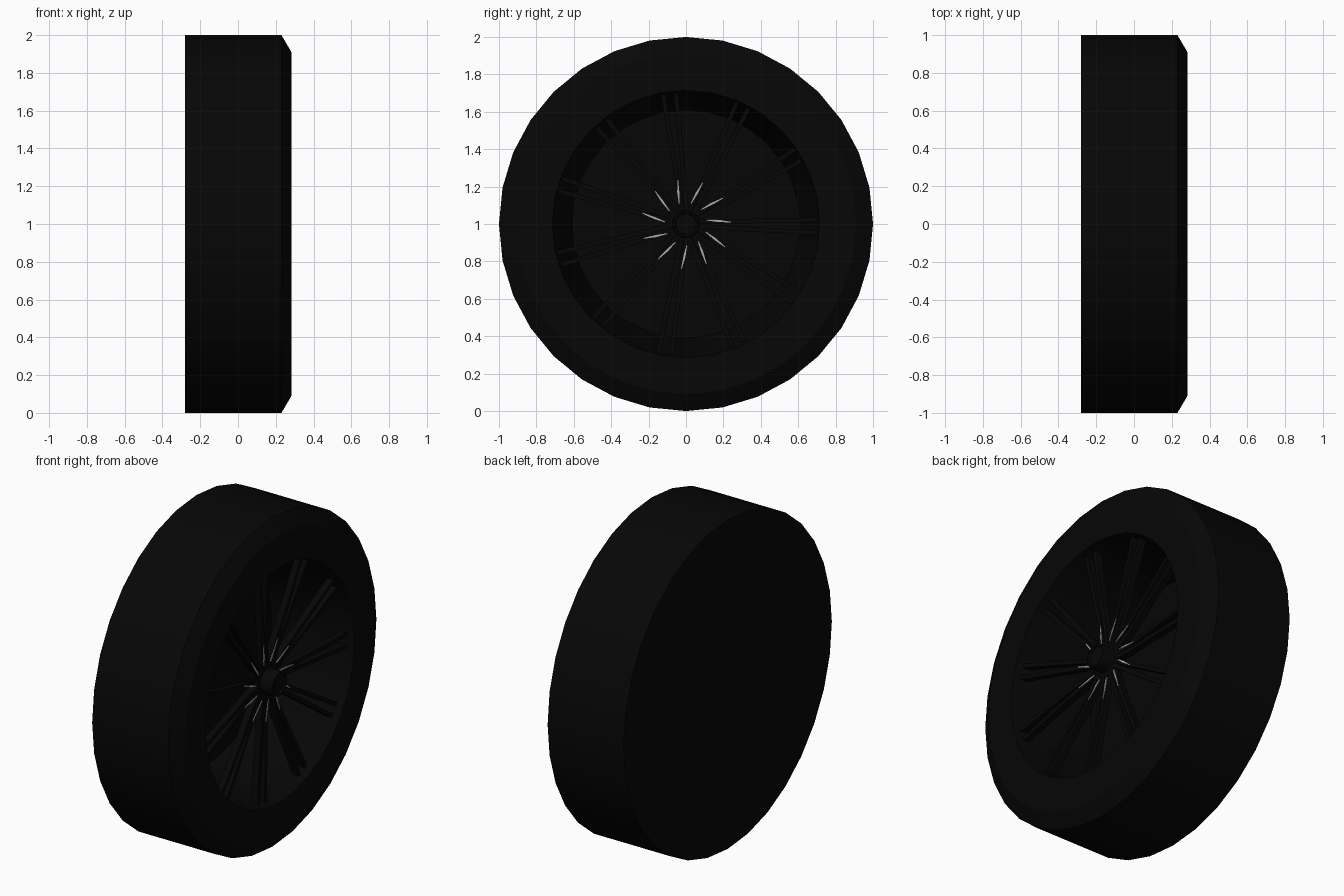
import bpy, bmesh, math
from mathutils import Matrix, Vector

if "Cube" in bpy.data.objects:
    bpy.data.objects.remove(bpy.data.objects["Cube"])


def material(name, v):
    m = bpy.data.materials.new(name)
    m.diffuse_color = (v, v, v, 1)
    m.use_nodes = True
    m.node_tree.nodes["Principled BSDF"].inputs["Base Color"].default_value = m.diffuse_color
    return m


black = material("black_rubber", 0.002)
dark = material("black_metal", 0.0018)
grey = material("light_grey", 0.4)
CENTRE = Matrix.Translation((0, 0, 1))


def finish(bm, name, mat, smooth=True):
    bmesh.ops.remove_doubles(bm, verts=bm.verts, dist=1e-5)
    bmesh.ops.recalc_face_normals(bm, faces=bm.faces)
    bm.transform(CENTRE)
    me = bpy.data.meshes.new(name)
    bm.to_mesh(me)
    bm.free()
    ob = bpy.data.objects.new(name, me)
    bpy.context.collection.objects.link(ob)
    me.materials.append(mat)
    if smooth:
        bpy.ops.object.select_all(action='DESELECT')
        bpy.context.view_layer.objects.active = ob
        ob.select_set(True)
        bpy.ops.object.shade_smooth_by_angle(angle=math.radians(25))
    return ob


def lathe(name, profile, mat, sides=32):
    # revolve (x, radius) points about the x axis
    bm = bmesh.new()
    vs = [bm.verts.new((x, 0, r)) for x, r in profile]
    es = [bm.edges.new(p) for p in zip(vs, vs[1:])]
    bmesh.ops.spin(bm, geom=vs + es, cent=(0, 0, 0), axis=(1, 0, 0),
                   angle=2 * math.pi, steps=sides)
    return finish(bm, name, mat)


def bar(bm, path, rot):
    # swept box; path rows are x front, radius, sideways offset, half width, depth
    rings = []
    for x, r, t, w, d in path:
        pts = [(x, r, t - w), (x, r, t + w), (x - d, r, t + w), (x - d, r, t - w)]
        rings.append([bm.verts.new(rot @ Vector(p)) for p in pts])
    for a, b in zip(rings, rings[1:]):
        for i in range(4):
            bm.faces.new((a[i], a[(i + 1) % 4], b[(i + 1) % 4], b[i]))
    bm.faces.new(rings[0])
    bm.faces.new(rings[-1][::-1])


# tyre with closed back and chamfered front edge
lathe("tyre", [(-.28, 0), (-.28, 1), (.23, 1), (.283, .91), (.283, .715)], black)
# deep tapered rim barrel and inner disc
lathe("rim", [(.283, .715), (-.2, .61), (-.2, 0)], dark)
# hub and centre cap
lathe("hub", [(.12, 0), (.12, .075), (.26, .075), (.28, .07), (.28, .06),
              (.27, .055), (.27, 0)], dark, 24)

# eleven twin spokes
spokes = bmesh.new()
accents = bmesh.new()
for k in range(11):
    rot = Matrix.Rotation(math.radians(-1 + k * 360 / 11), 3, 'X')
    for s in (-1, 1):
        bar(spokes, [(.20, .06, s * .012, .012, .05),
                     (.20, .20, s * .016, .013, .04),
                     (.22, .42, s * .025, .012, .04),
                     (.24, .71, s * .035, .012, .04)], rot)
    # slim light slivers near the hub
    bar(accents, [(.203, .11, .024, .003, .004),
                  (.205, .17, .020, .006, .004),
                  (.206, .24, .014, .002, .004)], rot)
finish(spokes, "spokes", dark, False)
finish(accents, "spoke_accents", grey, False)
